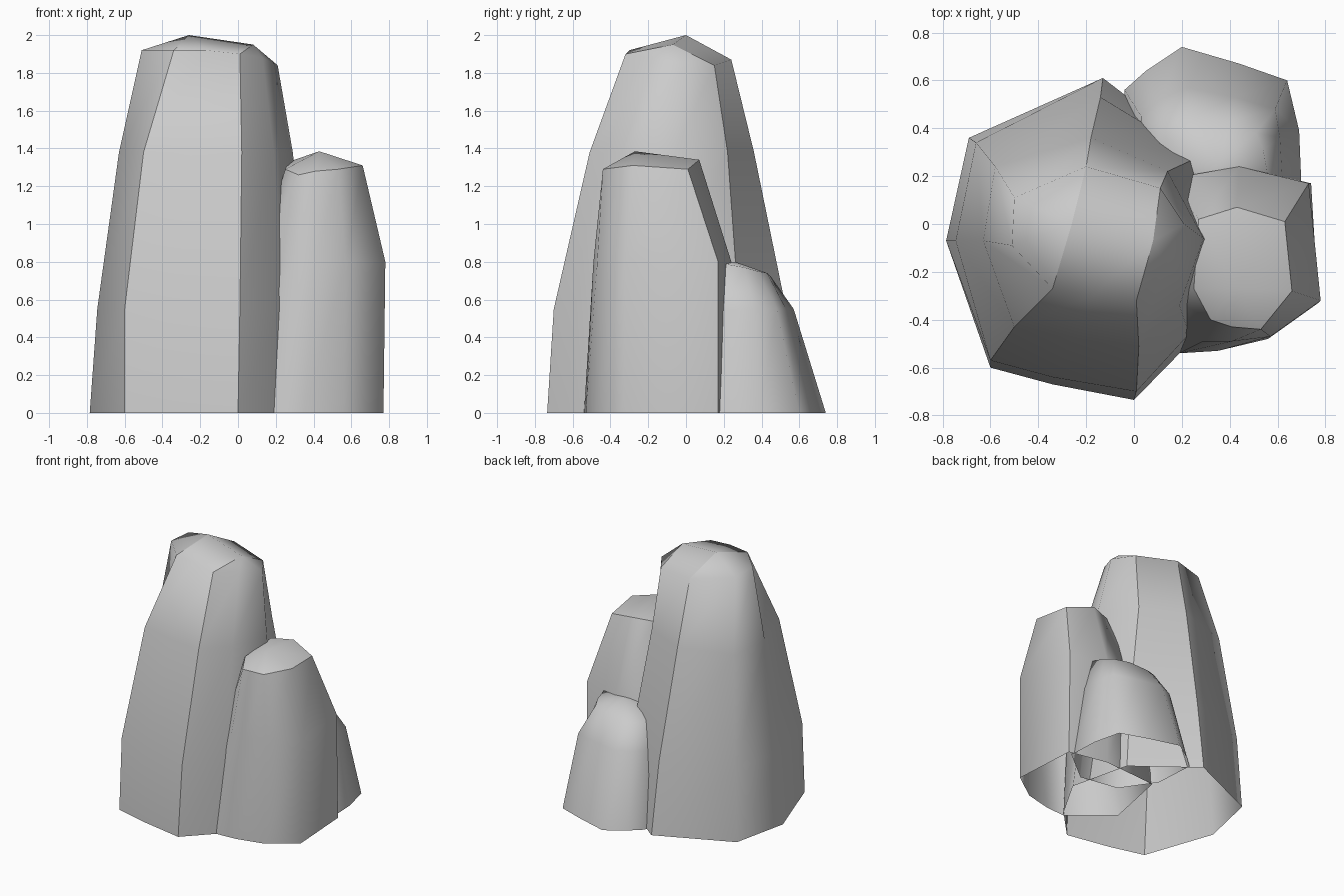
import bpy, bmesh


def rock(name, heights, rings, top, apexes, owner, sharp=(), sharp_rim=False):
    """Loft flat rings upward, then a top ring (x, y, z), capped to its apex points.
    The columns listed in sharp keep a hard crease from the ground to the apex."""
    bm = bmesh.new()
    loops = [[bm.verts.new((x, y, z)) for x, y in ring] for z, ring in zip(heights, rings)]
    loops.append([bm.verts.new(p) for p in top])
    peaks = [bm.verts.new(p) for p in apexes]
    n = len(top)
    for lo, hi in zip(loops, loops[1:]):
        for i in range(n):
            j = (i + 1) % n
            bm.faces.new((lo[i], lo[j], hi[j], hi[i]))
    for i in range(n):
        j = (i + 1) % n
        a, b = peaks[owner[i]], peaks[owner[j]]
        corners = [loops[-1][i], loops[-1][j], b]
        if a is not b:
            corners.append(a)
        bm.faces.new(corners)
    for f in bm.faces:
        f.smooth = True
    # Hard creases
    for i in sharp:
        column = [ring[i] for ring in loops]
        if not sharp_rim:
            column.append(peaks[owner[i]])
        for a, b in zip(column, column[1:]):
            bm.edges.get((a, b)).smooth = False
    if sharp_rim:
        for i in range(n):
            bm.edges.get((loops[-1][i], loops[-1][(i + 1) % n])).smooth = False
    mesh = bpy.data.meshes.new(name)
    bm.to_mesh(mesh)
    bm.free()
    obj = bpy.data.objects.new(name, mesh)
    bpy.context.collection.objects.link(obj)
    return obj


# Tall main rock with a ridge of two peaks, open underneath
rock("tall_rock", (0, 0.55, 1.38), [
    [(-.60, -.60), (-.34, -.67), (0, -.735), (.22, -.51), (.41, -.18),
     (.30, .28), (-.13, .61), (-.69, .36), (-.785, -.07)],
    [(-.60, -.57), (-.34, -.64), (.01, -.70), (.23, -.46), (.38, -.12),
     (.27, .28), (-.14, .53), (-.66, .34), (-.745, -.07)],
    [(-.50, -.43), (-.25, -.48), (.02, -.51), (.19, -.34), (.29, -.06),
     (.14, .22), (-.18, .36), (-.58, .24), (-.63, -.07)]],
    [(-.34, -.27, 1.92), (-.17, -.30, 1.92), (.01, -.32, 1.90), (.13, -.17, 1.88),
     (.21, 0, 1.84), (.11, .15, 1.84), (-.20, .24, 1.87), (-.50, .11, 1.91),
     (-.51, -.09, 1.92)],
    [(-.26, 0, 2.0), (.08, -.07, 1.95)], (0, 0, 1, 1, 1, 1, 0, 0, 0), (0, 2, 5, 6))

# Medium rock on the right, its left side sunk into the tall rock
rock("medium_rock", (0, 0.8), [
    [(.19, -.54), (.35, -.53), (.56, -.48), (.77, -.33), (.74, .17),
     (.44, .23), (.0, .20), (-.10, -.29)],
    [(.29, -.49), (.41, -.49), (.57, -.47), (.78, -.32), (.73, .17),
     (.44, .24), (.15, .19), (.10, -.28)]],
    [(.32, -.40, 1.26), (.41, -.43, 1.28), (.53, -.44, 1.29), (.66, -.28, 1.31),
     (.63, .01, 1.29), (.43, .07, 1.34), (.27, .02, 1.33), (.25, -.27, 1.29)],
    [(.43, -.27, 1.385)], (0,) * 8, (4,), True)

# Small rock at the back right
rock("small_rock", (0, 0.55), [
    [(.15, .0), (.45, -.05), (.70, .15), (.69, .39), (.64, .60),
     (.44, .67), (.20, .74), (.05, .64), (-.04, .56), (-.02, .25)],
    [(.15, .02), (.43, .0), (.62, .18), (.61, .36), (.59, .48),
     (.42, .53), (.22, .57), (.11, .52), (.03, .45), (.03, .25)]],
    [(.20, .08, .76), (.40, .06, .77), (.56, .20, .79), (.54, .31, .77), (.51, .38, .75),
     (.40, .43, .74), (.25, .45, .72), (.18, .43, .72), (.11, .37, .72), (.10, .25, .75)],
    [(.36, .26, .80)], (0,) * 10)
